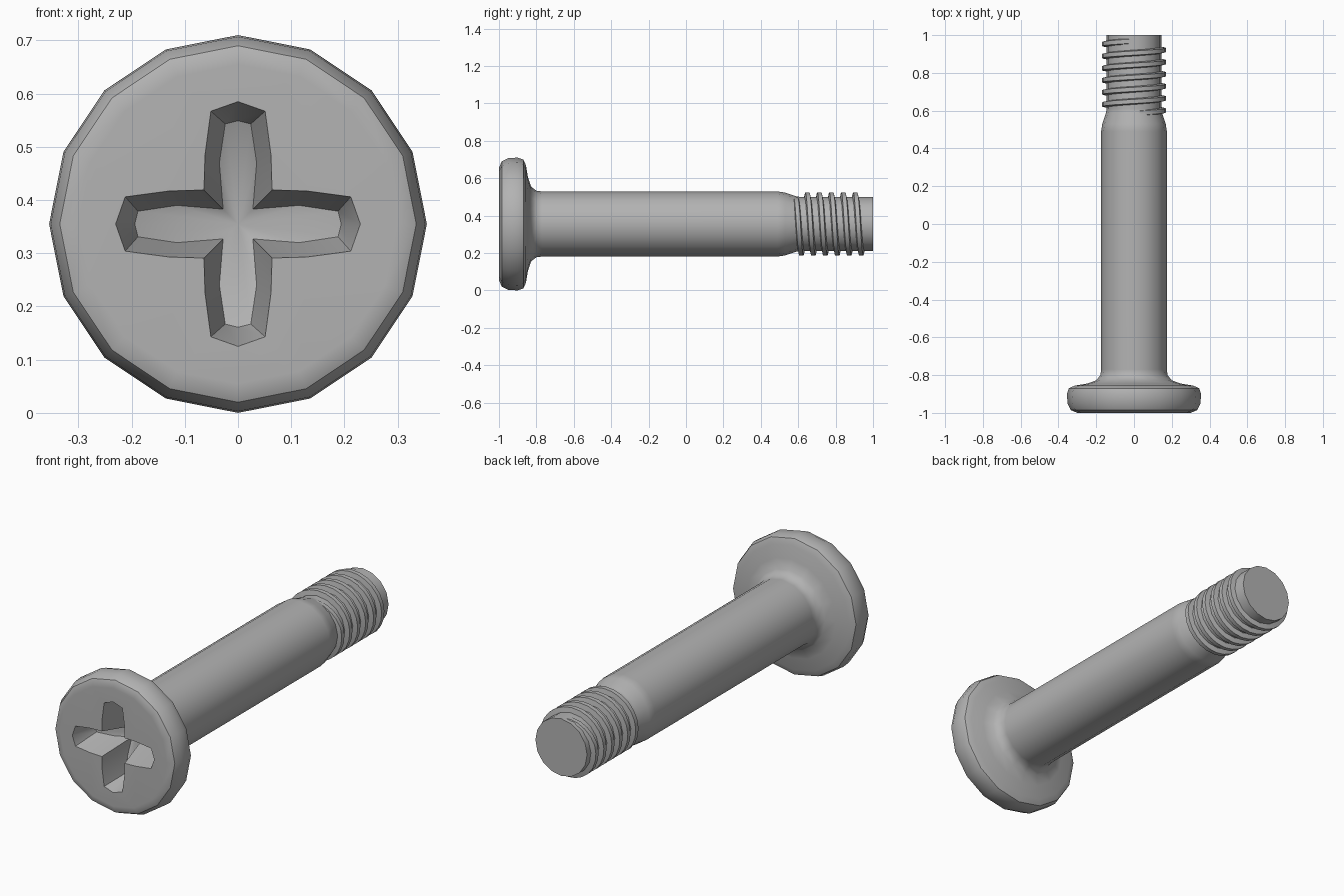
import bpy
import bmesh
from math import sin, cos, pi, radians

AXIS_Z = 0.355
SIDES = 16

if "Cube" in bpy.data.objects:
    bpy.data.objects.remove(bpy.data.objects["Cube"], do_unlink=True)

# Single grey metal
steel = bpy.data.materials.new("grey_metal")
steel.use_nodes = True
grey = (0.45, 0.45, 0.45, 1)
steel.diffuse_color = grey
steel.node_tree.nodes["Principled BSDF"].inputs["Base Color"].default_value = grey


def loft(name, rings, closed_ends=True, tip=None):
    """Join equal rings of points with quads and close both ends."""
    bm = bmesh.new()
    loops = [[bm.verts.new(p) for p in ring] for ring in rings]
    for a, b in zip(loops, loops[1:]):
        for i in range(len(a)):
            j = (i + 1) % len(a)
            bm.faces.new((a[i], a[j], b[j], b[i]))
    bm.faces.new(loops[0])
    if tip:
        point = bm.verts.new(tip)
        last = loops[-1]
        for i in range(len(last)):
            bm.faces.new((last[i], last[(i + 1) % len(last)], point))
    else:
        bm.faces.new(loops[-1])
    bmesh.ops.recalc_face_normals(bm, faces=bm.faces)
    mesh = bpy.data.meshes.new(name)
    bm.to_mesh(mesh)
    bm.free()
    mesh.materials.append(steel)
    obj = bpy.data.objects.new(name, mesh)
    bpy.context.collection.objects.link(obj)
    return obj


def polar(r, y, angle):
    return (r * cos(angle), y, AXIS_Z + r * sin(angle))


def smooth(obj, angle):
    bpy.ops.object.select_all(action="DESELECT")
    obj.select_set(True)
    bpy.context.view_layer.objects.active = obj
    bpy.ops.object.shade_smooth_by_angle(angle=radians(angle))


# Head, neck fillet, shank and threaded core as one turned profile (radius, y)
profile = [(0.30, -1), (0.335, -0.985), (0.352, -0.95), (0.355, -0.9),
           (0.345, -0.87), (0.315, -0.856), (0.25, -0.845), (0.20, -0.828),
           (0.178, -0.80), (0.174, -0.77), (0.174, 0.49), (0.168, 0.53),
           (0.148, 0.59), (0.145, 0.61), (0.145, 1)]
body = loft("head_and_shank", [
    [polar(r, y, 2 * pi * i / SIDES) for i in range(SIDES)] for r, y in profile])


# Cross recess cutter: one arm repeated four times at each depth
def cross_ring(arm):
    ring = []
    for k in range(4):
        c, s = cos(k * pi / 2), sin(k * pi / 2)
        ring += [(u * c - v * s, y, AXIS_Z + u * s + v * c) for u, v, y in arm]
    return ring


def arm_outline(corner, mid, tip, end):
    (cw, cy), (mw, ml, my), (tw, tl, ty) = corner, mid, tip
    return [(cw, cw, cy), (mw, ml, my), (tw, tl, ty), (0, end, ty),
            (-tw, tl, ty), (-mw, ml, my)]


def flat_outline(y, grow):
    return arm_outline((0.064 + grow, y), (0.062 + grow, 0.13, y),
                       (0.051 + grow, 0.212 + grow, y), 0.23 + grow)


cutter = loft("recess_cutter", [
    cross_ring(flat_outline(-1.02, 0.004)),
    cross_ring(flat_outline(-1.0, 0)),
    cross_ring(arm_outline((0.028, -0.81), (0.035, 0.115, -0.835),
                           (0.024, 0.188, -0.865), 0.194))],
    tip=(0, -0.79, AXIS_Z))
cutter.hide_render = True

cut = body.modifiers.new("cross_recess", "BOOLEAN")
cut.operation = "DIFFERENCE"
cut.solver = "EXACT"
cut.object = cutter
bpy.context.view_layer.objects.active = body
bpy.ops.object.modifier_apply(modifier=cut.name)
bpy.data.objects.remove(cutter, do_unlink=True)
smooth(body, 35)
weighted = body.modifiers.new("even_shading", "WEIGHTED_NORMAL")
weighted.keep_sharp = True

# Right-handed helical thread, fading into the core at both ends
TURNS, STEPS, PITCH, START = 6, 24, 0.064, 0.585
total = TURNS * STEPS
rings = []
for i in range(total + 1):
    angle = pi / 2 - 2 * pi * i / STEPS
    y = START + PITCH * i / STEPS
    fade = min(1, i / 5, (total - i) / 5)
    crest = 0.142 + 0.027 * fade
    rings.append([polar(r, y + dy, angle) for r, dy in
                  ((0.135, -0.018), (crest, -0.011), (crest, 0.011), (0.135, 0.018))])
thread = loft("thread", rings)
smooth(thread, 35)
